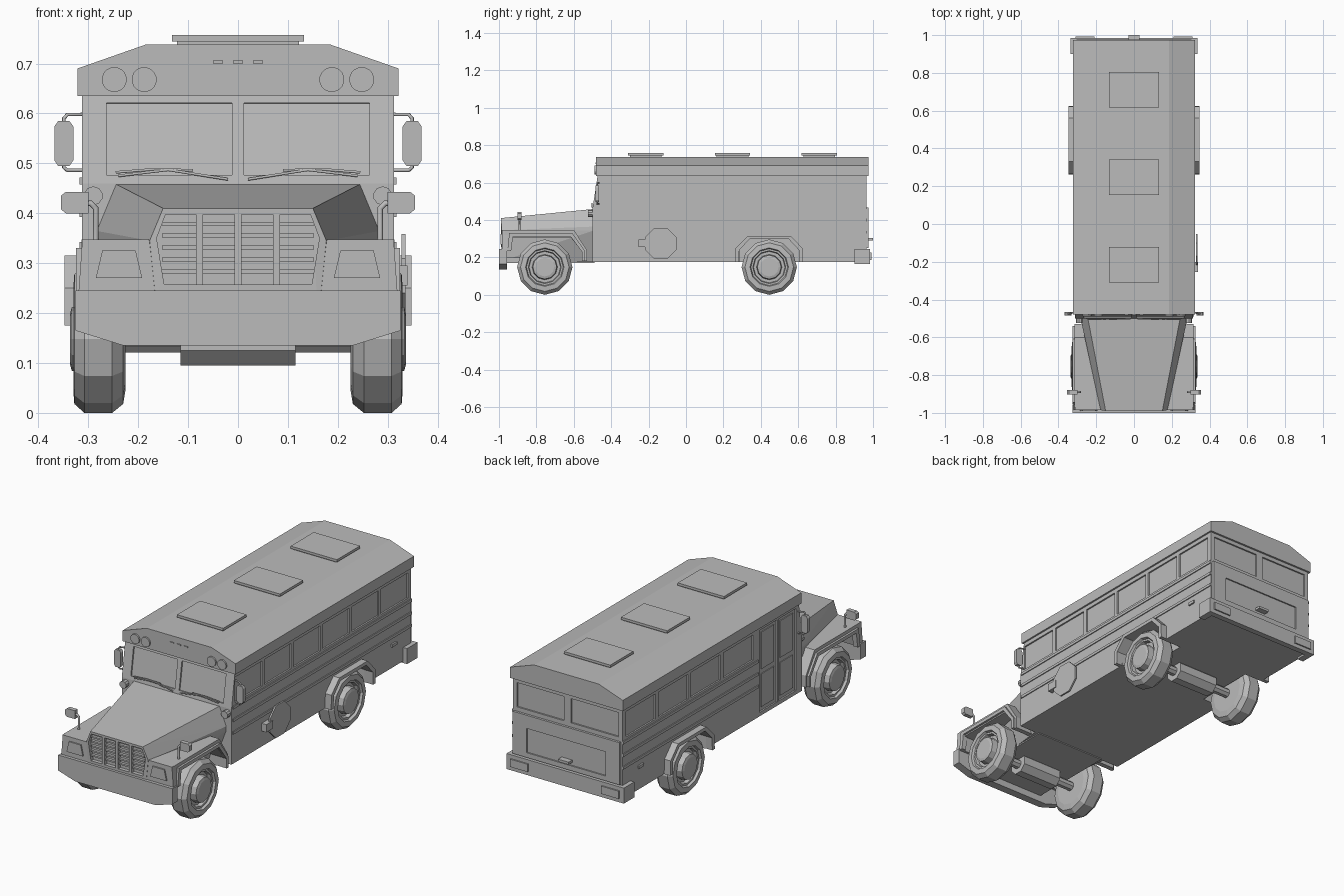
import bpy, bmesh, math
from mathutils import Matrix, Vector

cube = bpy.data.objects.get("Cube")
if cube:
    bpy.data.objects.remove(cube, do_unlink=True)

GREY = (0.5, 0.5, 0.5, 1)
mat = bpy.data.materials.new("plain_grey")
mat.use_nodes = True
mat.diffuse_color = GREY
mat.node_tree.nodes["Principled BSDF"].inputs["Base Color"].default_value = GREY


def add(name, bm):
    bmesh.ops.recalc_face_normals(bm, faces=bm.faces)
    me = bpy.data.meshes.new(name)
    bm.to_mesh(me)
    bm.free()
    me.materials.append(mat)
    ob = bpy.data.objects.new(name, me)
    bpy.context.collection.objects.link(ob)
    return ob


def put_prism(bm, pts, axis, a, b):
    """Polygon in the two other axes, extruded along axis from a to b."""
    def co(p, t):
        v = list(p)
        v.insert(axis, t)
        return v
    lo = [bm.verts.new(co(p, a)) for p in pts]
    hi = [bm.verts.new(co(p, b)) for p in pts]
    bm.faces.new(lo)
    bm.faces.new(hi[::-1])
    for i in range(len(pts)):
        j = (i + 1) % len(pts)
        bm.faces.new((lo[i], hi[i], hi[j], lo[j]))


def prism(name, pts, axis, a, b):
    bm = bmesh.new()
    put_prism(bm, pts, axis, a, b)
    return add(name, bm)


def put_box(bm, x0, x1, y0, y1, z0, z1, tilt=0):
    c = Vector((x0 + x1, y0 + y1, z0 + z1)) / 2
    m = (Matrix.Translation(c) @ Matrix.Rotation(tilt, 4, 'X')
         @ Matrix.Diagonal((abs(x1 - x0), abs(y1 - y0), abs(z1 - z0), 1)))
    bmesh.ops.create_cube(bm, size=1, matrix=m)


def box(name, *dims, tilt=0):
    bm = bmesh.new()
    put_box(bm, *dims, tilt)
    return add(name, bm)


def disc(cx, cz, r, n, turn=0.5):
    return [(cx + r * math.cos(math.tau * (i + turn) / n),
             cz + r * math.sin(math.tau * (i + turn) / n)) for i in range(n)]


def cut(ob, bm):
    cutter = add("cutter", bm)
    cutter.hide_render = True
    mod = ob.modifiers.new("cut", 'BOOLEAN')
    mod.operation, mod.solver, mod.object = 'DIFFERENCE', 'EXACT', cutter
    bpy.context.view_layer.objects.active = ob
    bpy.ops.object.modifier_apply(modifier=mod.name)
    bpy.data.objects.remove(cutter, do_unlink=True)


def rod(name, pts, r):
    cu = bpy.data.curves.new(name, 'CURVE')
    cu.dimensions, cu.bevel_depth, cu.bevel_resolution = '3D', r, 1
    cu.use_fill_caps = True
    sp = cu.splines.new('POLY')
    sp.points.add(len(pts) - 1)
    for p, q in zip(sp.points, pts):
        p.co = (*q, 1)
    cu.materials.append(mat)
    bpy.context.collection.objects.link(bpy.data.objects.new(name, cu))


W = 0.313            # half width of the cabin
FRONT, REAR = -0.755, 0.445   # axle positions
LEAN = -0.159        # windscreen slope

# Cabin with recessed panes, door leaves and wheel arches
body = prism("cabin", [(-.5, .175), (.965, .175), (.965, .64), (-.472, .64), (-.5, .46)], 0, -W, W)
cuts = bmesh.new()
ARCH = [(.285, .1), (.285, .24), (.34, .297), (.55, .297), (.605, .24), (.605, .1)]
for s in (-1, 1):
    put_box(cuts, s * .012, s * .264, -.504, -.478, .477, .623, LEAN)
    put_box(cuts, s * .02, s * .29, .957, .99, .49, .615)
    put_prism(cuts, ARCH, 0, s * .21, s * .4)
for i in range(6):
    y = -.47 + i * .238
    put_box(cuts, W - .008, .4, y, y + .218, .485, .615)
for i in range(4):
    y = .935 - i * .265
    put_box(cuts, -W + .008, -.4, y - .24, y, .485, .615)
for y in (-.45, -.297):
    put_box(cuts, -W + .008, -.4, y, y + .143, .195, .618)
cut(body, cuts)

# Belt rails, interrupted by the door on the right side
for z in (.465, .40, .335):
    box("belt_rail_left", W, W + .005, -.49, .965, z - .007, z + .007)
    box("belt_rail_right", -W, -W - .005, -.14, .965, z - .007, z + .007)
for y in (-.45, -.297):
    for z0, z1 in ((.215, .385), (.41, .6)):
        box("door_panel", -W + .004, -W + .01, y + .02, y + .123, z0, z1)

# Roof and hatches
prism("roof", [(-.322, .635), (.322, .635), (.322, .69), (.185, .738), (-.185, .738), (-.322, .69)], 1, -.48, .975)
for y in (-.215, .248, .712):
    box("hatch_base", -.122, .122, y - .085, y + .085, .735, .745)
    box("hatch_lid", -.132, .132, y - .094, y + .094, .744, .757)
for s in (-1, 1):
    for x in (.188, .248):
        prism("roof_lamp", disc(s * x, .668, .025, 16), 1, -.488, -.47)
for x in (-.04, 0, .04):
    box("roof_marker", x - .01, x + .01, -.485, -.47, .70, .706)

# Bonnet: a tapering hull with a recessed grille
bm = bmesh.new()
for s in (-1, 1):
    for x, y, z in ((.15, -.99, .41), (.177, -.985, .345), (.16, -.985, .18),
                    (.246, -.49, .459), (.285, -.49, .365), (.285, -.49, .345), (.22, -.49, .175)):
        bm.verts.new((s * x, y, z))
bmesh.ops.convex_hull(bm, input=bm.verts)
bmesh.ops.dissolve_limit(bm, angle_limit=.01, verts=bm.verts, edges=bm.edges)
bonnet = add("bonnet", bm)
cuts = bmesh.new()
put_prism(cuts, [(-.145, .398), (.145, .398), (.163, .35), (.148, .258), (-.148, .258), (-.163, .35)], 1, -1.1, -.968)
cut(bonnet, cuts)
for x in (-.077, 0, .077):
    box("grille_upright", x - .007, x + .007, -.99, -.96, .256, .4)
for i in range(5):
    z = .283 + i * .024
    box("grille_slat", -.152, .152, -.982, -.96, z - .004, z + .004)

# Front bumper, cowl sill
prism("front_bumper", [(-.326, .245), (-.326, .165), (-.23, .135), (.23, .135), (.326, .165), (.326, .245)], 1, -1, -.957)
box("front_floor", -.2, .2, -.96, -.49, .17, .2)

# Parts on both sides
FENDER = [(-.985, .235), (-.968, .347), (-.6, .347), (-.53, .24), (-.53, .18),
          (-.555, .18), (-.555, .23), (-.615, .305), (-.93, .305), (-.945, .235)]
LIP = [(-.955, .235), (-.945, .33), (-.608, .33), (-.54, .235), (-.54, .18),
       (-.556, .18), (-.556, .23), (-.618, .312), (-.925, .312), (-.935, .235)]
FLARE = [(.262, .175), (.265, .25), (.33, .315), (.56, .315), (.622, .25), (.625, .175),
         (.605, .175), (.603, .24), (.55, .297), (.34, .297), (.285, .24), (.282, .175)]
for s, side in ((1, "left"), (-1, "right")):
    prism("front_fender_" + side, FENDER, 0, s * .17, s * .314)
    prism("fender_lip_" + side, LIP, 0, s * .30, s * .325)
    prism("fender_face_" + side, [(s * .178, .347), (s * .312, .347), (s * .32, .235), (s * .163, .235)], 1, -.984, -.955)
    prism("headlight_" + side, [(s * .205, .325), (s * .272, .325), (s * .285, .27), (s * .192, .27)], 1, -.991, -.98)
    prism("rear_arch_" + side, FLARE, 0, s * .30, s * .348)
    prism("cowl_lamp_" + side, disc(s * .29, .435, .019, 10), 1, -.525, -.49)

    # Large side mirror and its bracket
    mx = s * .349
    rod("mirror_arm_" + side, [(s * .31, -.465, .598), (s * .342, -.475, .598), (mx, -.475, .59),
                               (mx, -.475, .492), (s * .342, -.475, .486), (s * .31, -.465, .486)], .004)
    prism("side_mirror_" + side, [(mx + dx * .019, .54 + dz * .045) for dx, dz in
          ((-1, -.75), (-.6, -1), (.6, -1), (1, -.75), (1, .75), (.6, 1), (-.6, 1), (-1, .75))], 1, -.485, -.465)

    # Fender mirror
    rod("fender_mirror_post_" + side, [(s * .285, -.89, .345), (s * .285, -.89, .41), (s * .295, -.89, .42), (s * .32, -.89, .42)], .006)
    prism("fender_mirror_" + side, [(s * .3, .443), (s * .345, .443), (s * .355, .435), (s * .355, .408),
                                    (s * .345, .4), (s * .3, .4)], 1, -.902, -.88)
    rod("wiper_" + side, [(s * .02, -.503, .468), (s * .14, -.503, .487), (s * .24, -.503, .475)], .003)
    rod("wiper_blade_" + side, [(s * .09, -.502, .486), (s * .17, -.502, .488), (s * .245, -.502, .482)], .003)

    # Rear bumper corner and tail lamp
    box("bumper_corner_" + side, s * .30, s * .335, .90, .985, .165, .245)
    box("tail_lamp_" + side, s * .21, s * .31, .98, .992, .185, .225)
    box("side_marker_" + side, s * W, s * (W + .008), .80, .84, .285, .3)

# Wheels turned from one profile
TYRE = [(0, .225), (.1, .225), (.13, .23), (.148, .252), (.148, .308), (.13, .328), (.103, .33),
        (.098, .318), (.088, .318), (.084, .3), (.068, .3), (.064, .333), (.05, .337), (0, .337)]
for y, end in ((FRONT, "front"), (REAR, "rear")):
    for s, side in ((1, "left"), (-1, "right")):
        bm = bmesh.new()
        vs = [bm.verts.new((s * x, y, .148 + r)) for r, x in TYRE]
        es = [bm.edges.new(p) for p in zip(vs, vs[1:])]
        bmesh.ops.spin(bm, geom=vs + es, cent=(0, y, .148), axis=(1, 0, 0),
                       angle=math.tau, steps=12, use_merge=True)
        bmesh.ops.remove_doubles(bm, verts=bm.verts, dist=.0005)
        add(f"{end}_wheel_{side}", bm)
    prism(end + "_axle", disc(y, .143, .024, 8), 0, -.24, .24)
    prism(end + "_axle_housing", disc(y, .146, .055, 8), 0, -.115, .115)

# Stop paddle on the left side
prism("stop_paddle", disc(-.135, .275, .09, 8), 0, .328, .336)
box("paddle_hinge", .31, .34, -.255, -.2, .255, .295)

# Tail: bumper, lower panel, plate and handle
box("rear_bumper", -.325, .325, .955, .985, .165, .245)
panel = box("tail_panel", -.305, .305, .96, .977, .25, .468)
cuts = bmesh.new()
put_box(cuts, -.225, .225, .97, 1.1, .275, .40)
cut(panel, cuts)
box("tail_handle", -.03, .03, .968, 1, .29, .303)
